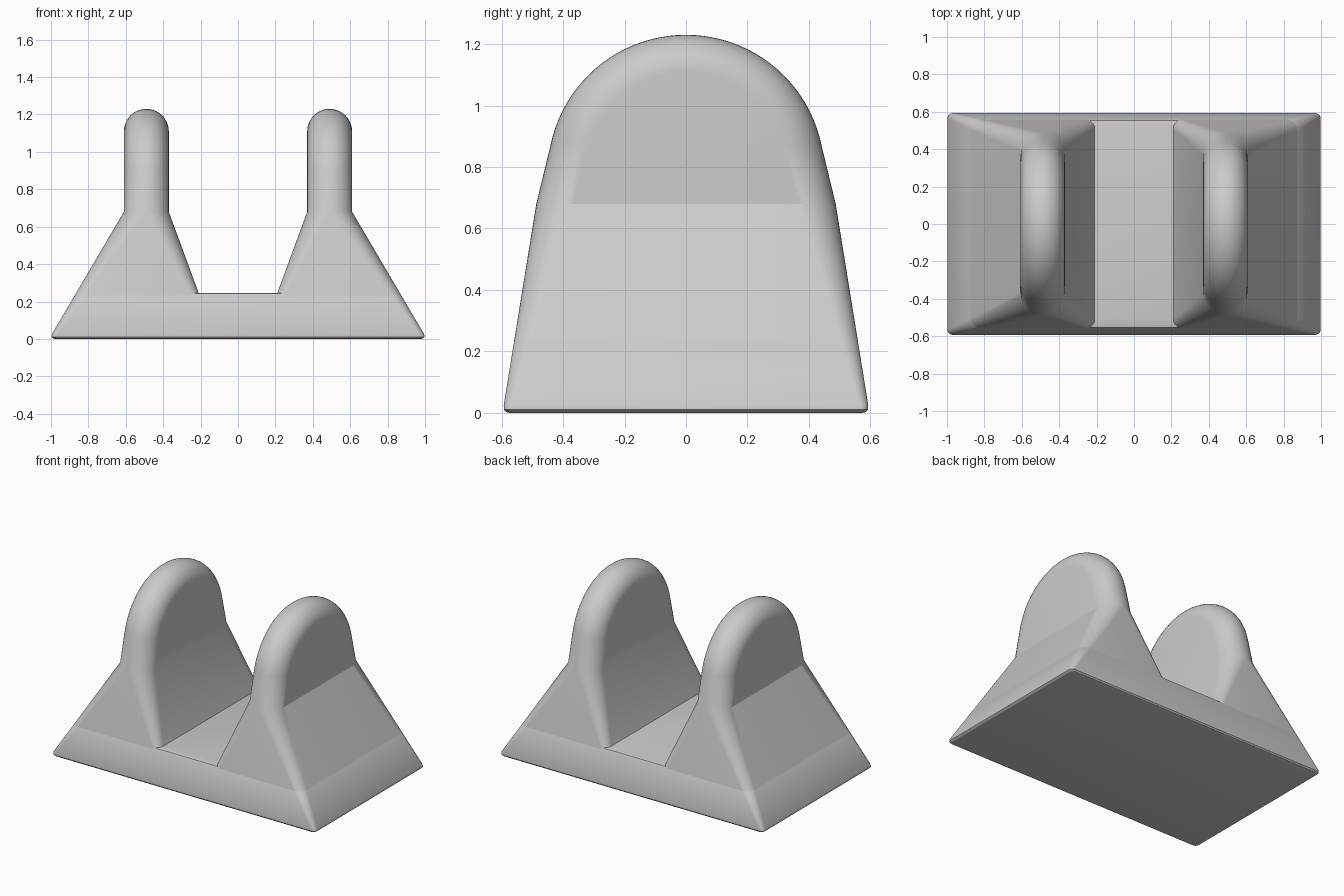
import bpy, bmesh
from math import sin, cos, pi, radians

cube = bpy.data.objects.get("Cube")
if cube:
    bpy.data.objects.remove(cube)

grey = bpy.data.materials.new("light grey")
grey.use_nodes = True
colour = (0.6, 0.6, 0.6, 1)
grey.diffuse_color = colour
grey.node_tree.nodes["Principled BSDF"].inputs["Base Color"].default_value = colour

SEG = 10                                  # segments per quarter round
FLOOR, NECK = 0.245, 0.68                 # heights of the channel floor and fin root
FIN_X, FIN_R = 0.49, 0.12                 # fin centre and half thickness
NECK_Y, ARC_R = 0.487, 0.45


def lerp(a, b, t):
    return a + (b - a) * t


def outer_x(z):
    return lerp(1.01, FIN_X + FIN_R, z / NECK)


def inner_x(z):
    return lerp(0.21, FIN_X - FIN_R, (z - FLOOR) / (NECK - FLOOR))


def half_y(z):
    return lerp(0.597, NECK_Y, z / NECK)


def outer_r(z):
    return lerp(0.025, FIN_R, z / NECK)


def inner_r(z):
    return lerp(0.05, FIN_R, (z - FLOOR) / (NECK - FLOOR))


def ring(bm, x0, x1, y, r0, r1, z):
    """Rounded rectangle from x0 to x1 with its own corner radius at each end."""
    verts = []
    for k, (sx, sy) in enumerate([(1, 1), (-1, 1), (-1, -1), (1, -1)]):
        r = r1 if sx > 0 else r0
        cx = x1 - r if sx > 0 else x0 + r
        for i in range(SEG + 1):
            a = (k + i / SEG) * pi / 2
            verts.append(bm.verts.new((cx + r * cos(a), sy * (y - r) + r * sin(a), z)))
    return verts


def loft(bm, rings, closed=True):
    for a, b in zip(rings, rings[1:]):
        n = len(a)
        for i in range(n if closed else n - 1):
            j = (i + 1) % n
            bm.faces.new((a[i], a[j], b[j], b[i]))


def finish(bm, name):
    bmesh.ops.remove_doubles(bm, verts=bm.verts, dist=0.0002)
    bmesh.ops.recalc_face_normals(bm, faces=bm.faces)
    mesh = bpy.data.meshes.new(name)
    bm.to_mesh(mesh)
    bm.free()
    mesh.materials.append(grey)
    obj = bpy.data.objects.new(name, mesh)
    bpy.context.collection.objects.link(obj)
    bpy.ops.object.select_all(action="DESELECT")
    obj.select_set(True)
    bpy.context.view_layer.objects.active = obj
    bpy.ops.object.shade_smooth_by_angle(angle=radians(30))


# Base block with rounded bottom edge and a softened floor rim
def build_base():
    bm = bmesh.new()
    rings = []
    for z, inset in [(0, 0.022), (0.003, 0.011), (0.011, 0.003), (0.025, 0),
                     (FLOOR - 0.012, 0), (FLOOR - 0.003, 0.004), (FLOOR, 0.012)]:
        x = min(outer_x(z), 1.0) - inset
        rings.append(ring(bm, -x, x, half_y(z) - inset, outer_r(z), outer_r(z), z))
    loft(bm, rings)
    bm.faces.new(rings[0])
    bm.faces.new(rings[-1])
    finish(bm, "base_block")


# Tapered shoulder running up into an arched fin with a round rim
def build_tower(side, name):
    bm = bmesh.new()
    rings = [ring(bm, inner_x(z), outer_x(z), half_y(z), inner_r(z), outer_r(z), z)
             for z in (FLOOR - 0.012, NECK)]
    loft(bm, rings)

    start = radians(15.5)
    path = [(NECK_Y, NECK, 1, 0)]
    for i in range(41):
        a = lerp(start, pi - start, i / 40)
        path.append((ARC_R * cos(a), 0.78 + ARC_R * sin(a), cos(a), sin(a)))
    path.append((-NECK_Y, NECK, -1, 0))
    rows = []
    for y, z, ny, nz in path:
        row = []
        for i in range(2 * SEG + 1):
            a = (i / SEG - 1) * pi / 2
            d = FIN_R * (1 - cos(a))
            row.append(bm.verts.new((FIN_X + FIN_R * sin(a), y - d * ny, z - d * nz)))
        rows.append(row)
    loft(bm, rows, closed=False)
    for k in (0, -1):                     # flat fin sides
        bm.faces.new([row[k] for row in rows])

    for v in bm.verts:
        v.co.x *= side
    finish(bm, name)


build_base()
build_tower(1, "left_fin")
build_tower(-1, "right_fin")
